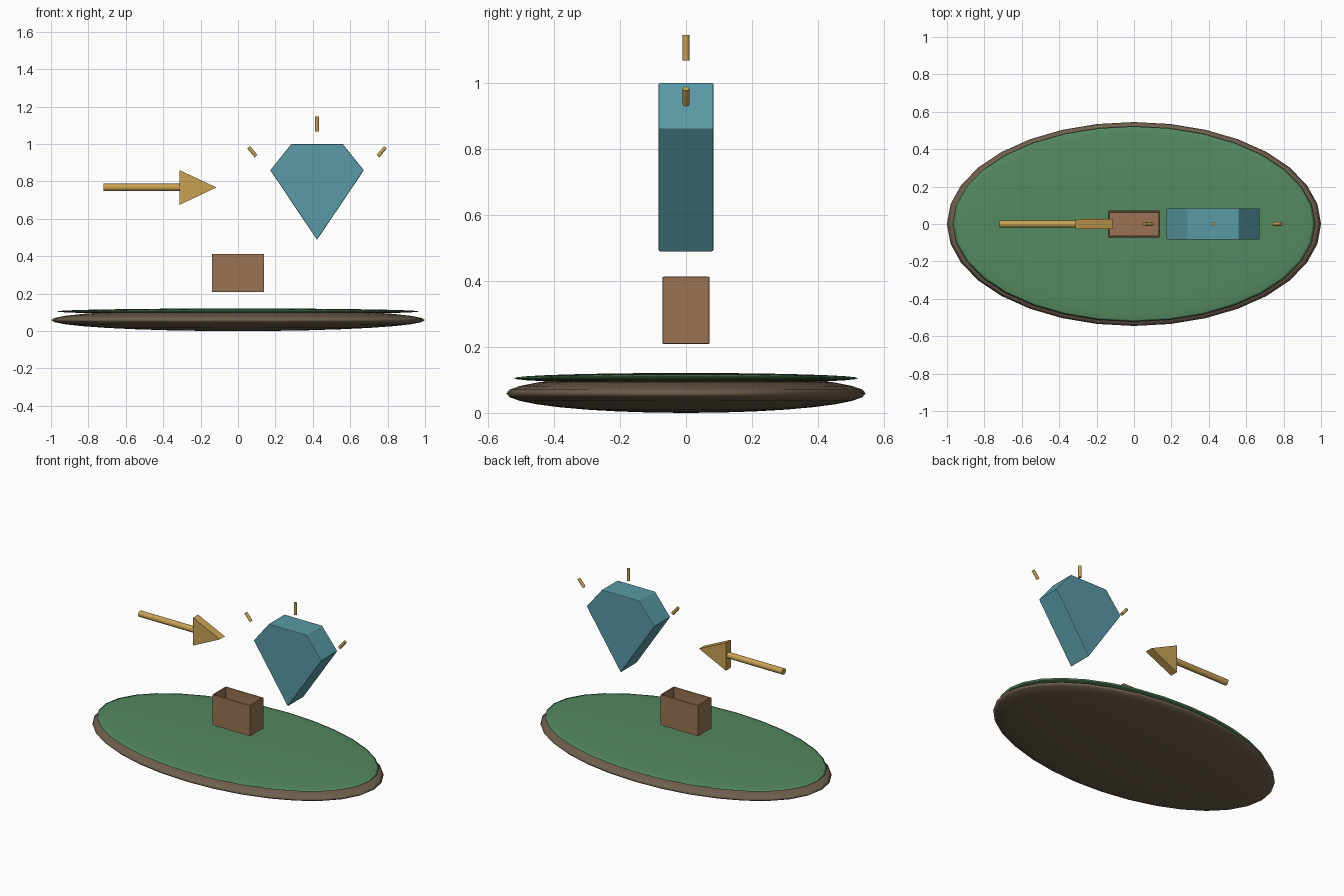
import bpy, bmesh, math
from mathutils import Vector

if "Cube" in bpy.data.objects:
    bpy.data.objects.remove(bpy.data.objects["Cube"])


def material(name, r, g, b):
    m = bpy.data.materials.new(name)
    m.diffuse_color = (r, g, b, 1)
    m.use_nodes = True
    m.node_tree.nodes["Principled BSDF"].inputs["Base Color"].default_value = m.diffuse_color
    return m


EARTH = material("earth", 0.16, 0.115, 0.075)
GRASS = material("grass", 0.09, 0.25, 0.115)
WOOD = material("wood", 0.32, 0.17, 0.085)
TEAL = material("teal", 0.10, 0.32, 0.38)
GOLD = material("gold", 0.58, 0.36, 0.09)


def finish(name, bm, mat, bevel=0.0):
    bmesh.ops.recalc_face_normals(bm, faces=bm.faces)
    me = bpy.data.meshes.new(name)
    bm.to_mesh(me)
    bm.free()
    ob = bpy.data.objects.new(name, me)
    bpy.context.collection.objects.link(ob)
    me.materials.append(mat)
    if bevel:
        mod = ob.modifiers.new("bevel", 'BEVEL')
        mod.width, mod.segments = bevel, 2
    return ob


def smooth(ob, angle=35):
    bpy.ops.object.select_all(action='DESELECT')
    ob.select_set(True)
    bpy.context.view_layer.objects.active = ob
    bpy.ops.object.shade_smooth_by_angle(angle=math.radians(angle))


def disc(name, z, size, mat):
    """Flattened sphere."""
    bm = bmesh.new()
    bmesh.ops.create_uvsphere(bm, u_segments=32, v_segments=16, radius=1)
    for v in bm.verts:
        v.co = (v.co.x * size[0], v.co.y * size[1], v.co.z * size[2] + z)
    ob = finish(name, bm, mat)
    for p in ob.data.polygons:
        p.use_smooth = True


def prism(name, outline, half, mat, bevel=0.0):
    """XZ outline extruded along y."""
    bm = bmesh.new()
    face = bm.faces.new([bm.verts.new((x, -half, z)) for x, z in outline])
    new = bmesh.ops.extrude_face_region(bm, geom=[face], use_keep_orig=True)
    verts = [e for e in new["geom"] if isinstance(e, bmesh.types.BMVert)]
    bmesh.ops.translate(bm, verts=verts, vec=(0, 2 * half, 0))
    return finish(name, bm, mat, bevel)


def rod(name, a, b, radius, mat, sides=16):
    """Cylinder between two points."""
    a, b = Vector(a), Vector(b)
    bm = bmesh.new()
    bmesh.ops.create_cone(bm, cap_ends=True, segments=sides, radius1=radius,
                          radius2=radius, depth=(b - a).length)
    rot = (b - a).to_track_quat('Z', 'Y')
    for v in bm.verts:
        v.co = rot @ v.co + (a + b) / 2
    smooth(finish(name, bm, mat))


# island: earth body with grass layer
disc("earth_base", 0.059, (1.0, 0.545, 0.059), EARTH)
disc("grass_top", 0.105, (0.97, 0.522, 0.016), GRASS)

# open box: inset the top face and push it down
bm = bmesh.new()
bmesh.ops.create_cube(bm, size=1)
for v in bm.verts:
    v.co = (v.co.x * 0.28, v.co.y * 0.142, v.co.z * 0.204 + 0.311)
top = max(bm.faces, key=lambda f: f.calc_center_median().z)
bmesh.ops.inset_individual(bm, faces=[top], thickness=0.012)
well = bmesh.ops.extrude_face_region(bm, geom=[top])
verts = [e for e in well["geom"] if isinstance(e, bmesh.types.BMVert)]
bmesh.ops.translate(bm, verts=verts, vec=(0, 0, -0.19))
if top.is_valid:
    bmesh.ops.delete(bm, geom=[top], context='FACES_ONLY')
finish("open_box", bm, WOOD, 0.003)

# gem
prism("gem", [(0.285, 1.0), (0.56, 1.0), (0.673, 0.86), (0.4225, 0.488), (0.173, 0.86)],
      0.083, TEAL, 0.004)

# arrow pointing at the gem
rod("arrow_shaft", (-0.72, 0, 0.768), (-0.30, 0, 0.768), 0.02, GOLD)
prism("arrow_head", [(-0.312, 0.86), (-0.115, 0.768), (-0.312, 0.675)], 0.027, GOLD)

# sparkle ticks around the gem
for name, x, z, deg, length in (("sparkle_left", 0.077, 0.959, -40, 0.062),
                                ("sparkle_top", 0.4225, 1.107, 0, 0.078),
                                ("sparkle_right", 0.768, 0.959, 40, 0.062)):
    d = Vector((math.sin(math.radians(deg)), 0, math.cos(math.radians(deg)))) * length / 2
    c = Vector((x, 0, z))
    rod(name, c - d, c + d, 0.01, GOLD, 12)
